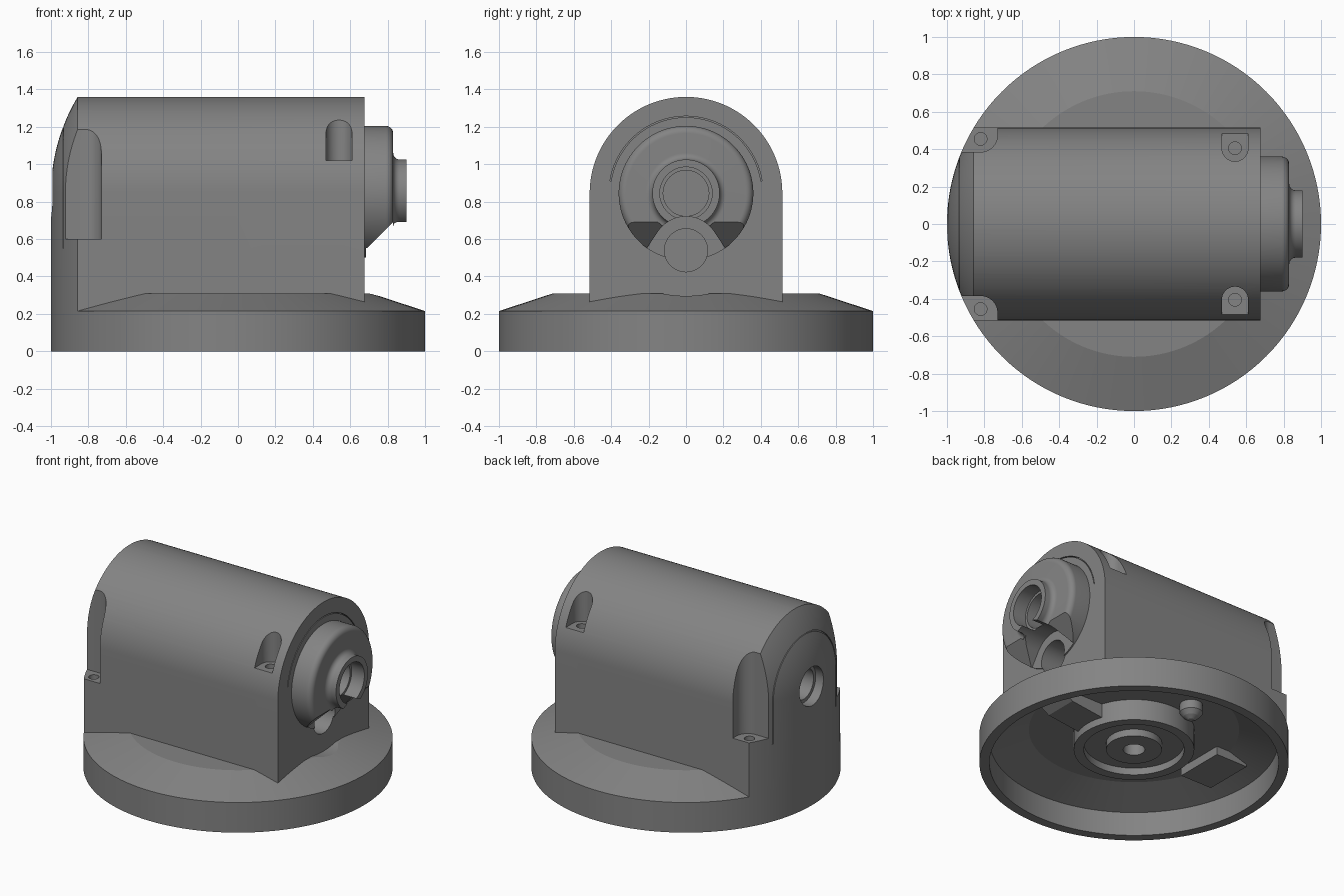
import bpy, bmesh
from math import sin, cos, pi, radians

if "Cube" in bpy.data.objects:
    bpy.data.objects.remove(bpy.data.objects["Cube"])

AXIS_Z = 0.845   # height of the horizontal barrel axis
N = 128

grey = bpy.data.materials.new("dark_grey")
grey.diffuse_color = (.23, .23, .23, 1)
grey.use_nodes = True
grey.node_tree.nodes["Principled BSDF"].inputs["Base Color"].default_value = grey.diffuse_color


def finish(name, bm):
    bmesh.ops.recalc_face_normals(bm, faces=bm.faces[:])
    me = bpy.data.meshes.new(name)
    bm.to_mesh(me)
    bm.free()
    me.materials.append(grey)
    ob = bpy.data.objects.new(name, me)
    bpy.context.collection.objects.link(ob)
    return ob


def lathe(name, prof, axis='z', centre=(0, 0), n=N):
    """Revolve (radius, position) points about z, or about x; capped ends."""
    bm = bmesh.new()
    rings = []
    for r, h in prof:
        ring = []
        for i in range(n):
            a = 2 * pi * i / n
            u, v = centre[0] + r * cos(a), centre[1] + r * sin(a)
            ring.append(bm.verts.new((u, v, h) if axis == 'z' else (h, u, v)))
        rings.append(ring)
    for a, b in zip(rings, rings[1:]):
        for i in range(n):
            j = (i + 1) % n
            bm.faces.new((a[i], a[j], b[j], b[i]))
    bm.faces.new(rings[0])
    bm.faces.new(rings[-1])
    return finish(name, bm)


def prism(name, pts, lo, hi, axis='z'):
    """Extrude a 2D outline along x, y or z."""
    place = {'x': lambda u, v, h: (h, u, v),
             'y': lambda u, v, h: (u, h, v),
             'z': lambda u, v, h: (u, v, h)}[axis]
    bm = bmesh.new()
    a = [bm.verts.new(place(u, v, lo)) for u, v in pts]
    b = [bm.verts.new(place(u, v, hi)) for u, v in pts]
    for i in range(len(pts)):
        j = (i + 1) % len(pts)
        bm.faces.new((a[i], a[j], b[j], b[i]))
    bm.faces.new(a)
    bm.faces.new(b)
    return finish(name, bm)


def arc(cx, cy, r, a0, a1, n):
    return [(cx + r * cos(radians(a0 + (a1 - a0) * i / n)),
             cy + r * sin(radians(a0 + (a1 - a0) * i / n))) for i in range(n + 1)]


def boolean(ob, tools, op='DIFFERENCE'):
    for t in tools:
        m = ob.modifiers.new(t.name, 'BOOLEAN')
        m.operation, m.solver, m.object = op, 'EXACT', t
        bpy.context.view_layer.objects.active = ob
        bpy.ops.object.modifier_apply(modifier=m.name)


cutters = []


def cut(ob):
    cutters.append(ob)
    return ob


def round_top(name, r):
    """Upright cylinder with a hemispherical top."""
    return cut(lathe(name, [(r, 0)] + [(max(x, .005), z) for x, z in
                                       arc(0, AXIS_Z, r, 0, 89.8, 48)], n=192))


# base: chamfered disc, hollow underneath, shallow dip below the port
base = lathe("base", [(1, 0), (1, .215), (.71, .31)])
cavity = cut(lathe("cavity", [(.935, -.1), (.935, .17), (.68, .25)]))
body_cavity = cut(lathe("body_cavity", [(.93, -.1), (.93, .18), (.68, .275)]))
dip = cut(lathe("dip", [(.63, .675), (.63, 1.1)], 'x', (0, .926), 192))

# housing: arched extrusion trimmed by a round-topped cylinder
outline = [(-.515, .2), (.515, .2)] + arc(0, AXIS_Z, .515, 0, 180, 64)
body = prism("housing", outline, -1.1, .675, 'x')
boolean(body, [round_top("dome", 1)], 'INTERSECT')

# screw notches and their holes, both sides
notches = []
for s in (1, -1):
    rear = [(-1.2, .385)] + arc(-.82, .475, .09, -90, 0, 16) + [(-.73, .7), (-1.2, .7)]
    front = [(.47, .7)] + arc(.54, .405, .07, 180, 360, 24) + [(.61, .7)]
    # the front notches stop short of a thin outer sliver
    for label, pts, floor, hx, hy in (("rear", rear, .6, -.82, .455),
                                      ("front", front, 1.02, .54, .405)):
        notches.append(cut(prism(label + "_notch", [(x, s * y) for x, y in pts], floor, 1.6)))
        notches.append(cut(lathe(label + "_screw_hole", [(.034, floor - .15), (.034, floor + .05)],
                                 centre=(hx, s * hy), n=32)))

# thin arc groove above the nozzle, and a shallow arch groove round the rear hole
groove = cut(prism("arc_groove", arc(0, AXIS_Z, .412, 9, 171, 48) + arc(0, AXIS_Z, .406, 171, 9, 48),
                   .655, .70, 'x'))
arch = cut(prism("rear_arch_groove", [(.36, .55)] + arc(0, AXIS_Z, .36, 0, 180, 48) + [(-.36, .55), (-.352, .55)]
                 + arc(0, AXIS_Z, .352, 180, 0, 48) + [(.352, .55)], -1.1, -.7, 'x'))
boolean(arch, [round_top("groove_floor", .994)])

# rear cable hole, nozzle bore and lower port
axis = (0, AXIS_Z)
rear_hole = cut(lathe("rear_hole", [(.135, -1.1), (.135, -.93), (.11, -.93), (.11, -.65)], 'x', axis, 64))
bore = cut(lathe("bore", [(.14, 1), (.14, .80), (.122, .80), (.122, .5)], 'x', axis, 64))
port = cut(lathe("port", [(.115, .75), (.115, .5)], 'x', (0, .54), 64))

boolean(base, [cavity, dip])
boolean(body, notches + [groove, arch, rear_hole, bore, port, body_cavity])

# nozzle: rounded drum with a short neck, undercut around the lower port
nozzle = lathe("nozzle", [(.36, .66)] + [(r, x) for r, x in arc(.32, .79, .04, 0, 90, 10)]
               + [(r, x) for r, x in arc(.215, .865, .035, 270, 180, 8)] + [(.18, .90)], 'x', axis)
undercut = cut(prism("undercut", [(.685, .545), (.83, .69), (.83, .3), (.685, .3)], -.6, .6, 'y'))
pocket = cut(prism("port_pocket", arc(0, .54, .18, 35, 145, 32)
                   + [(-.21, .55), (-.21, .3), (.21, .3), (.21, .55)], .685, 1.0, 'x'))
boolean(nozzle, [undercut, pocket, bore, port])

# underside: ringed boss, rib, pad and post
boss = lathe("centre_boss", [(.39, .27), (.39, .10), (.325, .10), (.325, .15), (.18, .15),
                             (.18, .10), (.07, .10), (.07, .2)], n=96)
rib = prism("front_rib", [(.37, .27), (.37, .15), (.62, .18), (.72, .24)], -.12, .12, 'y')
pad = prism("rear_pad", [(-.80, .22), (-.80, .19), (-.55, .19), (-.55, .27)], -.18, .18, 'y')
post = lathe("post", [(.075, .27), (.075, .19), (.05, .16), (.02, .14)], centre=(-.08, .48), n=32)

for c in cutters:
    bpy.data.objects.remove(c)

# smooth the rounded parts, keep hard edges
bpy.ops.object.select_all(action='DESELECT')
for ob in (base, body, nozzle, boss, post):
    ob.select_set(True)
bpy.context.view_layer.objects.active = body
bpy.ops.object.shade_smooth_by_angle(angle=radians(14))
